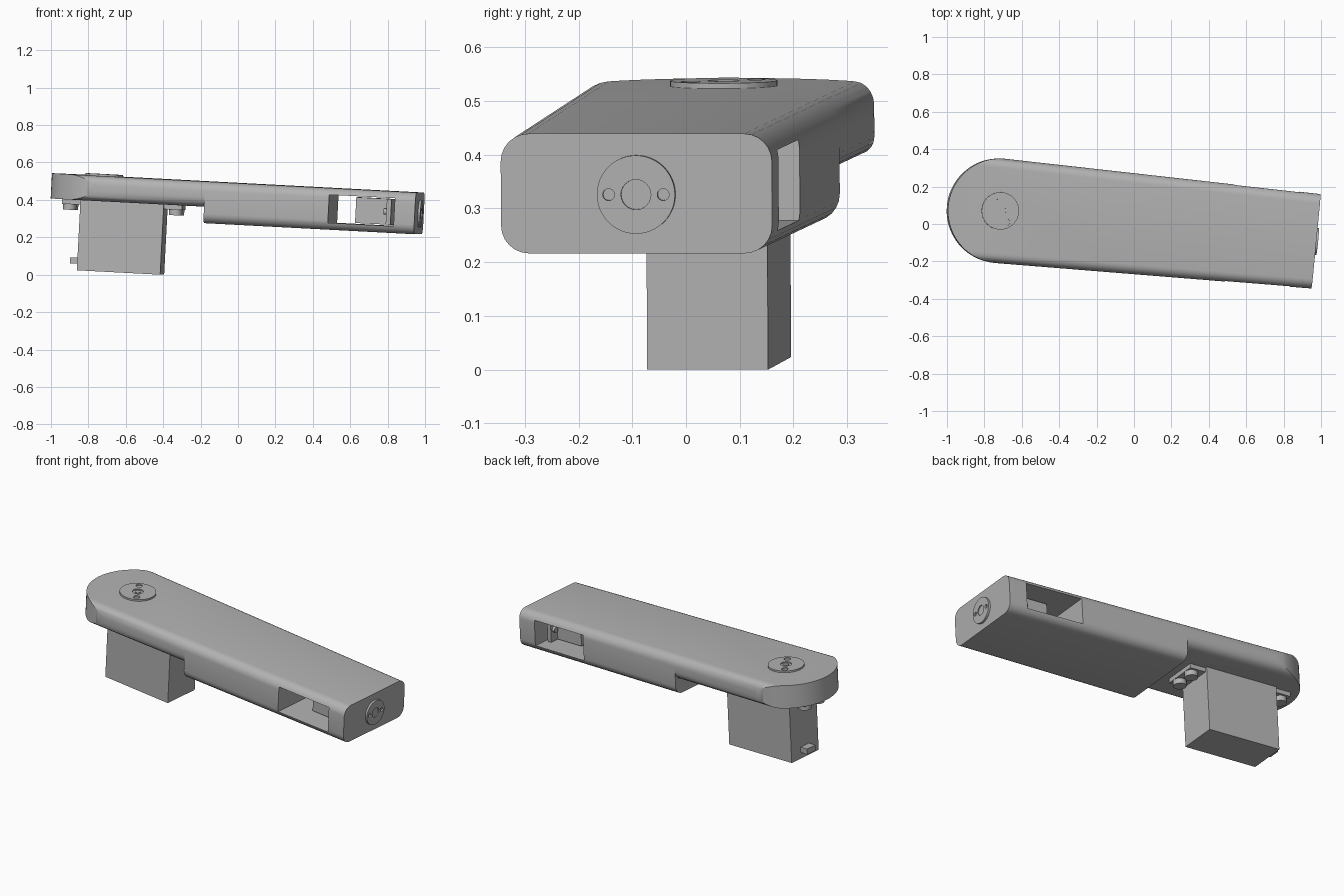
import bpy, bmesh, math
from mathutils import Matrix, Vector

cube = bpy.data.objects.get("Cube")
if cube:
    bpy.data.objects.remove(cube, do_unlink=True)

# Arm frame: origin on the top face at the joint axis, x along the arm
FRAME = (Matrix.Translation((-0.715, 0.07, 0.528))
         @ Matrix.Rotation(math.radians(-5.5), 4, 'Z')
         @ Matrix.Rotation(math.radians(3), 4, 'Y'))
CAP_R, LENGTH, END_HALF = 0.28, 1.70, 0.2535
THIN, THICK, STEP_X, FILLET = 0.135, 0.223, 0.57, 0.052

grey = bpy.data.materials.new("plain grey")
grey.use_nodes = True
grey.diffuse_color = (0.45, 0.45, 0.45, 1)
grey.node_tree.nodes["Principled BSDF"].inputs["Base Color"].default_value = grey.diffuse_color


def make(name, bm):
    bmesh.ops.recalc_face_normals(bm, faces=bm.faces)
    mesh = bpy.data.meshes.new(name)
    bm.to_mesh(mesh)
    bm.free()
    mesh.materials.append(grey)
    obj = bpy.data.objects.new(name, mesh)
    bpy.context.collection.objects.link(obj)
    obj.matrix_world = FRAME
    return obj


def box(name, x, y, z):
    bm = bmesh.new()
    bmesh.ops.create_cube(bm, size=1)
    for v in bm.verts:
        v.co = Vector([(a + b) / 2 + c * (b - a) for (a, b), c in zip((x, y, z), v.co)])
    return make(name, bm)


def cylinder(name, centre, radius, depth, axis='Z', sides=32):
    bm = bmesh.new()
    turn = Matrix.Rotation(math.pi / 2, 4, 'Y') if axis == 'X' else Matrix()
    bmesh.ops.create_cone(bm, cap_ends=True, segments=sides, radius1=radius, radius2=radius,
                          depth=depth, matrix=Matrix.Translation(centre) @ turn)
    return make(name, bm)


def cut(obj, cutter, operation='DIFFERENCE'):
    mod = obj.modifiers.new("cut", 'BOOLEAN')
    mod.operation, mod.object, mod.solver = operation, cutter, 'EXACT'
    bpy.context.view_layer.update()
    with bpy.context.temp_override(object=obj, active_object=obj, selected_objects=[obj]):
        bpy.ops.object.modifier_apply(modifier=mod.name)
    bpy.data.objects.remove(cutter, do_unlink=True)


def half_width(x):
    return CAP_R + (END_HALF - CAP_R) * x / LENGTH


def section(x, height, steps=6):
    """Rounded rectangle across the arm, hanging below the top face."""
    w, points = half_width(x) - FILLET, []
    for q, (sy, z) in enumerate(((1, -FILLET), (-1, -FILLET),
                                 (-1, FILLET - height), (1, FILLET - height))):
        for i in range(steps + 1):
            a = math.pi / 2 * (q + i / steps)
            points.append((x, sy * w + FILLET * math.cos(a), z + FILLET * math.sin(a)))
    return points


# Arm: lofted rounded bar, trimmed to a round joint end
bm = bmesh.new()
rings = [[bm.verts.new(p) for p in section(x, h)] for x, h in
         ((-0.4, THIN), (STEP_X, THIN), (STEP_X, THICK), (LENGTH, THICK))]
for r0, r1 in zip(rings, rings[1:]):
    for i in range(len(r0)):
        j = (i + 1) % len(r0)
        quad = (r0[i], r0[j], r1[j], r1[i])
        if len({tuple(v.co) for v in quad}) == 4:
            bm.faces.new(quad)
bm.faces.new(rings[0])
bm.faces.new(rings[-1])
bmesh.ops.remove_doubles(bm, verts=bm.verts, dist=1e-5)
arm = make("arm", bm)

# Capsule outline prism used to trim the joint end
bm = bmesh.new()
angles = [math.pi / 2 + math.pi * i / 40 for i in range(41)]
outline = [(CAP_R * math.cos(a), CAP_R * math.sin(a)) for a in angles]
outline += [(STEP_X, -0.4), (LENGTH + 0.2, -0.4), (LENGTH + 0.2, 0.4), (STEP_X, 0.4)]
face = bm.faces.new([bm.verts.new((x, y, -0.5)) for x, y in outline])
top = bmesh.ops.extrude_face_region(bm, geom=[face])["geom"]
bmesh.ops.translate(bm, vec=(0, 0, 0.7),
                    verts=[g for g in top if isinstance(g, bmesh.types.BMVert)])
cut(arm, make("outline_cutter", bm), 'INTERSECT')

# Open bay passing through the free end
cut(arm, box("bay_cutter", (1.237, 1.59), (-0.5, 0.5), (-0.186, -0.036)))
smooth = [arm]

# Large motor under the joint end, with mounting flange, cable plug and screws
box("motor_body", (-0.11, 0.338), (-0.113, 0.113), (-0.511, -0.13))
box("motor_flange", (-0.21, 0.435), (-0.1, 0.1), (-0.16, -0.13))
box("cable_plug", (-0.157, -0.1), (-0.035, 0.035), (-0.476, -0.444))
for x in (-0.172, 0.398):
    for y in (-0.054, 0.054):
        smooth.append(cylinder("flange_screw", (x, y, -0.173), 0.036, 0.034, sides=24))

# Small motor inside the bay
box("small_motor_body", (1.37, 1.56), (-0.125, 0.125), (-0.18, -0.042))
box("small_motor_flange", (1.54, 1.565), (-0.18, 0.18), (-0.18, -0.042))
for y in (-0.153, 0.153):
    smooth.append(cylinder("small_screw", (1.533, y, -0.111), 0.016, 0.018, 'X', 16))

# Output disc on top, with two holes and a recessed centre screw
disc = cylinder("top_disc", (0, 0, 0), 0.1, 0.02, sides=48)
for x, y in ((-0.04, 0.057), (0.04, -0.057)):
    cut(disc, cylinder("hole_cutter", (x, y, 0.01), 0.018, 0.016, sides=24))
cut(disc, cylinder("hole_cutter", (0, 0, 0.01), 0.03, 0.012, sides=24))
smooth += [disc, cylinder("top_disc_screw", (0, 0, 0.004), 0.016, 0.01, sides=24)]

# Output disc on the free end, with two holes and a centre boss
disc = cylinder("end_disc", (LENGTH, 0, -0.113), 0.073, 0.024, 'X', 48)
for y in (-0.051, 0.051):
    cut(disc, cylinder("hole_cutter", (LENGTH + 0.012, y, -0.113), 0.011, 0.018, 'X', 20))
cut(disc, cylinder("hole_cutter", (LENGTH + 0.012, 0, -0.113), 0.028, 0.012, 'X', 24))
smooth.append(disc)

for obj in smooth:
    bpy.ops.object.select_all(action='DESELECT')
    obj.select_set(True)
    bpy.context.view_layer.objects.active = obj
    bpy.ops.object.shade_smooth_by_angle(angle=math.radians(30))
